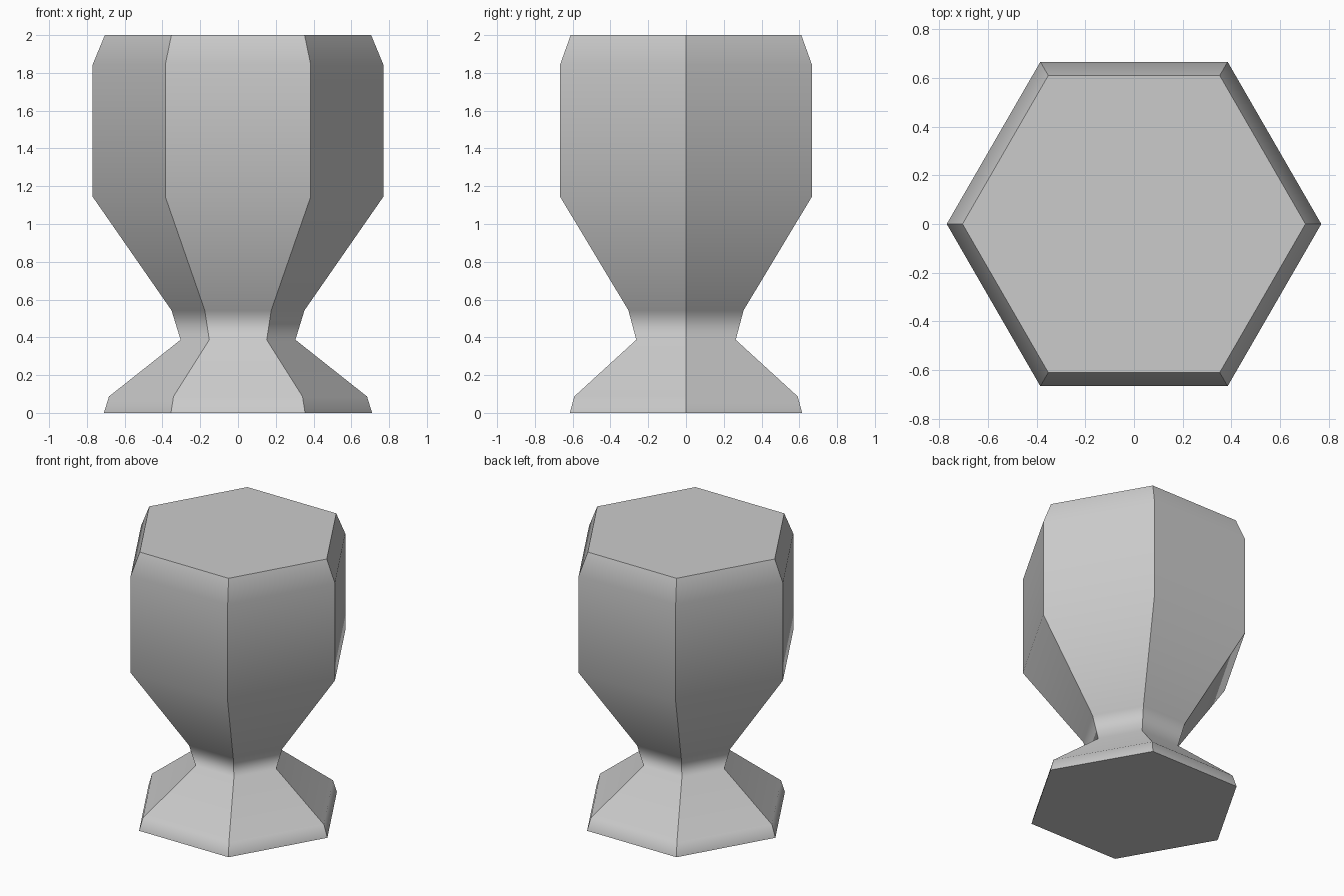
import bpy, bmesh
from math import cos, sin, pi

if "Cube" in bpy.data.objects:
    bpy.data.objects.remove(bpy.data.objects["Cube"])

SIDES = 6
# (corner radius, height) from the foot up to the rim
PROFILE = [(0.71, 0), (0.683, 0.087), (0.304, 0.387), (0.352, 0.543),
           (0.77, 1.145), (0.77, 1.843), (0.705, 2.0)]

bm = bmesh.new()
rings = [[bm.verts.new((r * cos(2 * pi * i / SIDES), r * sin(2 * pi * i / SIDES), z))
          for i in range(SIDES)] for r, z in PROFILE]

# Side panels
for low, high in zip(rings, rings[1:]):
    for i in range(SIDES):
        j = (i + 1) % SIDES
        bm.faces.new((low[i], low[j], high[j], high[i]))

# Flat foot and lid
caps = [bm.faces.new(rings[0][::-1]), bm.faces.new(rings[-1])]

# Smooth up each panel, sharp along the corners and around the caps
for face in bm.faces:
    face.smooth = face not in caps
for edge in bm.edges:
    a, b = edge.verts
    is_corner = abs(a.co.z - b.co.z) > 0.01
    edge.smooth = not (is_corner or any(f in caps for f in edge.link_faces))

mesh = bpy.data.meshes.new("hexagonal_goblet")
bm.to_mesh(mesh)
bm.free()
goblet = bpy.data.objects.new("hexagonal_goblet", mesh)
bpy.context.collection.objects.link(goblet)

# Large panels keep their shading, narrow bevels blend
weighted = goblet.modifiers.new("weighted_normals", 'WEIGHTED_NORMAL')
weighted.keep_sharp = True
